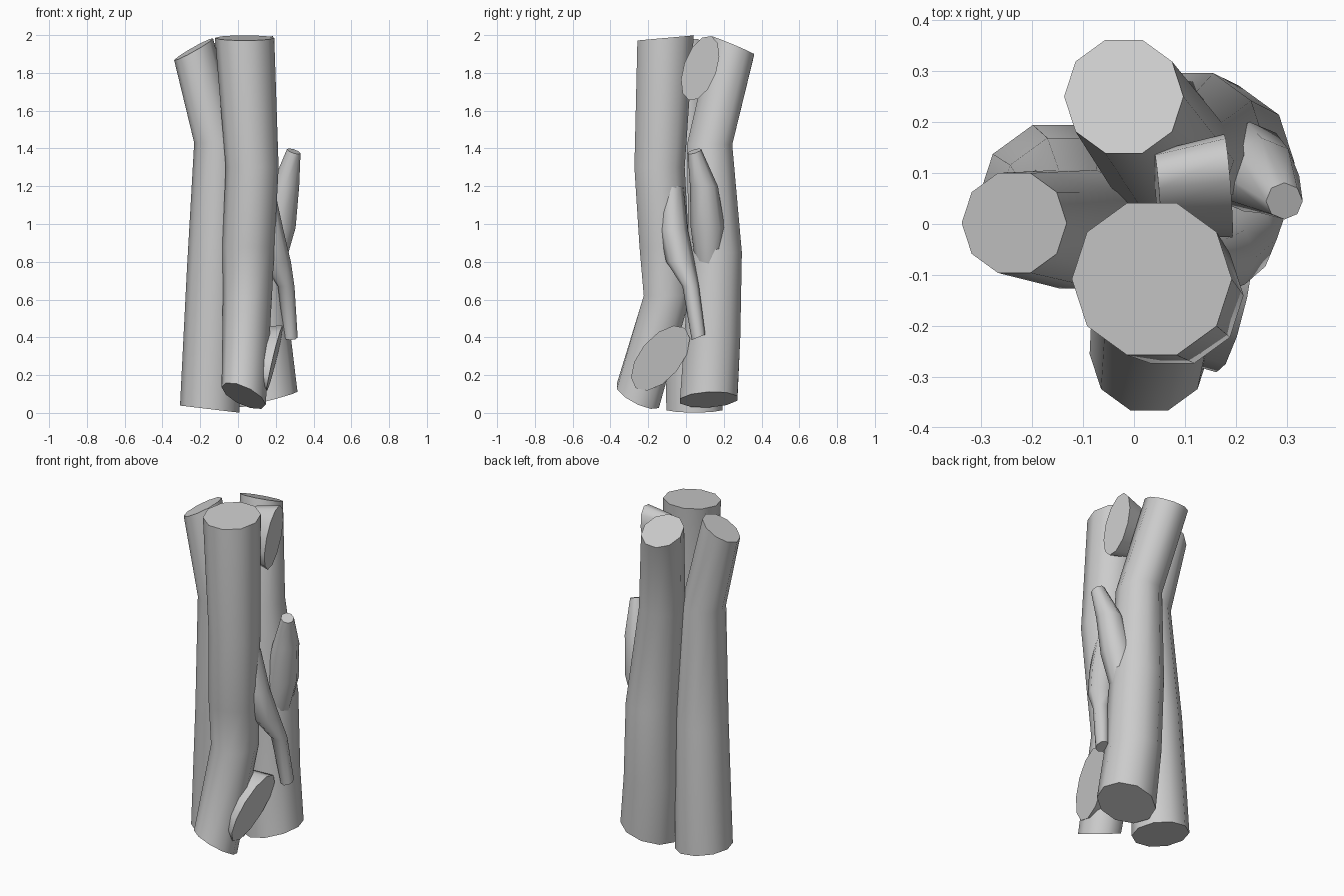
import bpy, bmesh
from math import cos, sin, tau
from mathutils import Vector, Matrix

if "Cube" in bpy.data.objects:
    bpy.data.objects.remove(bpy.data.objects["Cube"])

grey = bpy.data.materials.new("plain_grey")
grey.use_nodes = True
colour = (0.6, 0.6, 0.6, 1)
grey.diffuse_color = colour
grey.node_tree.nodes["Principled BSDF"].inputs["Base Color"].default_value = colour


def finish(name, bm):
    """Smooth the sides, keep the cut ends flat and crisp."""
    bmesh.ops.recalc_face_normals(bm, faces=bm.faces)
    for f in bm.faces:
        f.smooth = len(f.verts) == 4
    mesh = bpy.data.meshes.new(name)
    bm.to_mesh(mesh)
    bm.free()
    mesh.materials.append(grey)
    obj = bpy.data.objects.new(name, mesh)
    bpy.context.collection.objects.link(obj)
    return obj


def limb(name, path, start=(0, 0), end=(0, 0), sides=10):
    """Loft rings (x, y, z, radius); start and end give the slope of the saw cuts."""
    bm = bmesh.new()
    rings = []
    for i, (x, y, z, r) in enumerate(path):
        a, b = start if i == 0 else end if i == len(path) - 1 else (0, 0)
        ring = []
        for k in range(sides):
            dx, dy = r * cos(tau * k / sides), r * sin(tau * k / sides)
            ring.append(bm.verts.new((x + dx, y + dy, z + a * dx + b * dy)))
        rings.append(ring)
    for low, high in zip(rings, rings[1:]):
        for k in range(sides):
            n = (k + 1) % sides
            bm.faces.new((low[k], low[n], high[n], high[k]))
    bm.faces.new(rings[0])
    bm.faces.new(rings[-1])
    return finish(name, bm)


def stump(name, centre, normal, along, half_long, half_short, depth):
    """Oval lopped branch: a squashed cone whose flat cut faces along normal."""
    n = Vector(normal).normalized()
    u = Vector(along)
    u = (u - n * u.dot(n)).normalized()
    v = n.cross(u)
    basis = Matrix((u * half_long, v * half_short, n * depth)).transposed().to_4x4()
    place = Matrix.Translation(Vector(centre) - n * depth / 2) @ basis
    bm = bmesh.new()
    bmesh.ops.create_cone(bm, cap_ends=True, segments=12, radius1=0.8,
                          radius2=1, depth=1, matrix=place)
    return finish(name, bm)


# Three main logs, listed from bottom to top
limb("front_log", [(0.03, -0.255, 0.09, 0.117), (0.05, -0.1, 0.62, 0.13),
                   (0.055, -0.115, 0.88, 0.138), (0.075, -0.14, 1.3, 0.14),
                   (0.035, -0.108, 1.985, 0.157)],
     start=(-0.4, -0.45), end=(0, 0.09))
limb("back_log", [(0.155, 0.12, 0.07, 0.16), (0.125, 0.14, 0.4, 0.155),
                  (0.11, 0.155, 0.85, 0.148), (0.07, 0.125, 1.42, 0.126),
                  (-0.02, 0.25, 1.945, 0.117)],
     start=(0.26, 0.05), end=(0.05, -0.42))
limb("side_log", [(-0.15, 0.045, 0.02, 0.157), (-0.125, 0.03, 0.75, 0.146),
                  (-0.11, -0.01, 1.43, 0.122), (-0.235, 0.002, 1.925, 0.103)],
     start=(-0.12, 0), end=(0.56, 0.12))

# Thin side branches
limb("drooping_branch", [(0.28, 0.066, 0.4, 0.036), (0.255, 0.025, 0.67, 0.044),
                         (0.205, -0.03, 0.8, 0.075), (0.165, -0.065, 0.97, 0.075),
                         (0.13, -0.075, 1.2, 0.06)],
     start=(0, 0.4), sides=8)
limb("rising_branch", [(0.18, 0.12, 0.79, 0.07), (0.215, 0.115, 0.98, 0.09),
                       (0.25, 0.095, 1.2, 0.074), (0.295, 0.045, 1.385, 0.036)],
     end=(-0.3, 0.3), sides=8)

# Lopped stumps
stump("upper_stump", (0.185, 0.075, 1.825), (1, 0.1, -0.03), (0, 0.35, 1), 0.18, 0.088, 0.14)
stump("lower_stump", (0.195, -0.135, 0.29), (1, -0.08, -0.2), (0, 0.8, 1), 0.21, 0.11, 0.16)
